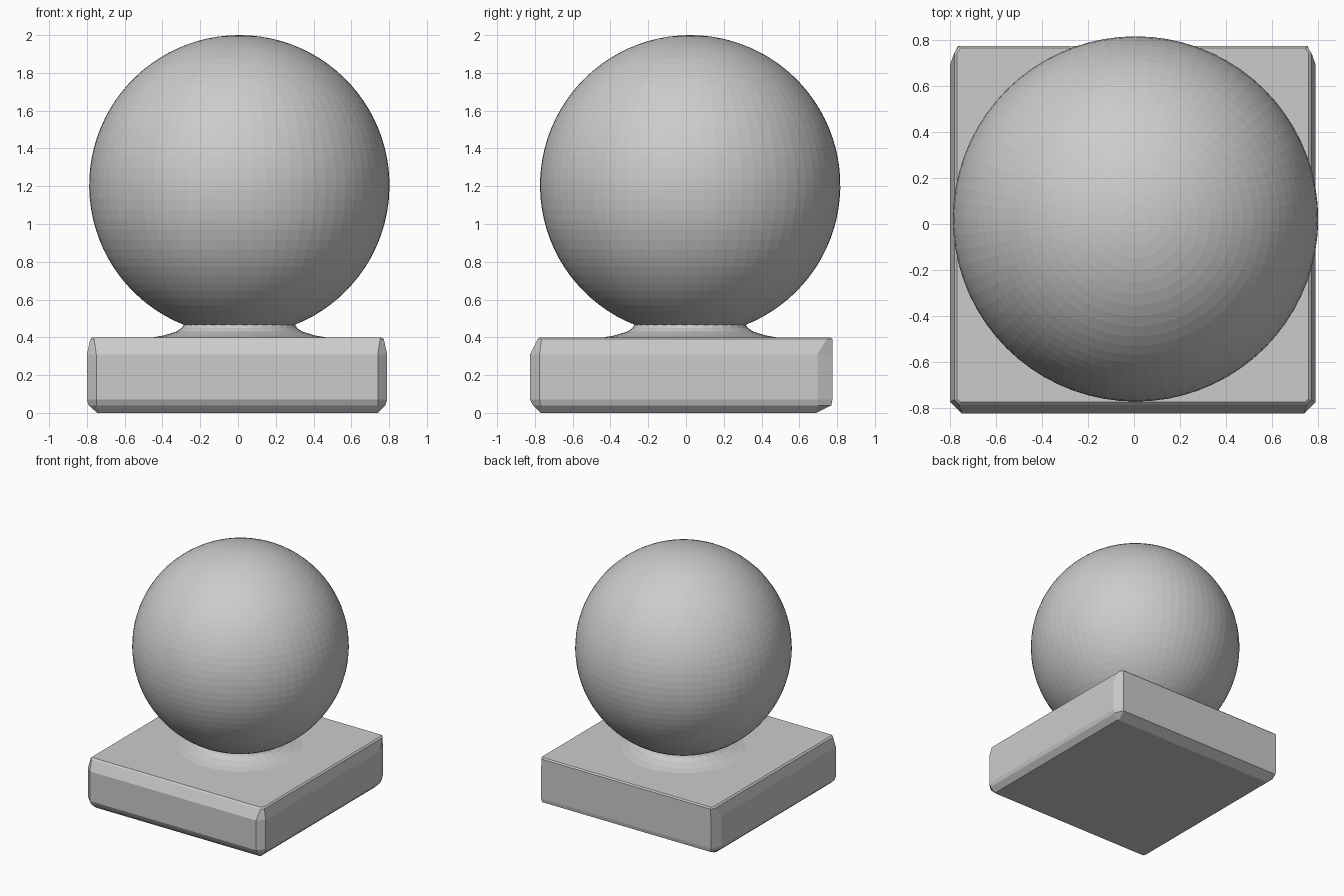
import bpy
import math

if "Cube" in bpy.data.objects:
    bpy.data.objects.remove(bpy.data.objects["Cube"], do_unlink=True)

stone = bpy.data.materials.new("light_grey_stone")
stone.use_nodes = True
GREY = (0.6, 0.6, 0.6, 1)
stone.diffuse_color = GREY
stone.node_tree.nodes["Principled BSDF"].inputs["Base Color"].default_value = GREY


def loft(name, rings, location=(0, 0, 0)):
    """Skin a stack of equal-length rings and cap both ends."""
    n = len(rings[0])
    verts = [v for ring in rings for v in ring]
    faces = [(r * n + i, r * n + (i + 1) % n, (r + 1) * n + (i + 1) % n, (r + 1) * n + i)
             for r in range(len(rings) - 1) for i in range(n)]
    faces.append(tuple(reversed(range(n))))
    faces.append(tuple(range(len(verts) - n, len(verts))))
    mesh = bpy.data.meshes.new(name)
    mesh.from_pydata(verts, [], faces)
    mesh.materials.append(stone)
    obj = bpy.data.objects.new(name, mesh)
    obj.location = location
    bpy.context.collection.objects.link(obj)
    return obj


def circle(radius, z, sides):
    return [(radius * math.cos(math.tau * i / sides),
             radius * math.sin(math.tau * i / sides), z) for i in range(sides)]


def slab(x0, x1, y0, y1, z, cut, back_x, back_y):
    """Rectangle with chamfered corners, the back ones longer along the side."""
    return [(x0 + cut, y0, z), (x1 - cut, y0, z), (x1, y0 + cut, z), (x1, y1 - back_y, z),
            (x1 - back_x, y1, z), (x0 + back_x, y1, z), (x0, y1 - back_y, z), (x0, y0 + cut, z)]


# Square plinth with uneven chamfers
loft("plinth", [
    slab(-0.745, 0.74, -0.77, 0.69, 0.0, 0.01, 0.01, 0.01),
    slab(-0.79, 0.78, -0.81, 0.77, 0.04, 0.04, 0.03, 0.07),
    slab(-0.80, 0.79, -0.825, 0.775, 0.07, 0.05, 0.035, 0.08),
    slab(-0.80, 0.79, -0.825, 0.775, 0.31, 0.05, 0.035, 0.08),
    slab(-0.782, 0.772, -0.785, 0.775, 0.39, 0.02, 0.02, 0.03),
    slab(-0.77, 0.76, -0.775, 0.765, 0.4, 0.015, 0.015, 0.02),
])

# Flared neck between plinth and ball
CENTRE = (0.007, 0.022, 0)
neck_profile = [(0.48, 0.396), (0.40, 0.41), (0.335, 0.43), (0.305, 0.45), (0.29, 0.475)]
loft("neck", [circle(r, z, 32) for r, z in neck_profile], CENTRE)

# Ball, cut flat where it meets the neck
RADIUS, HEIGHT, STEPS = 0.795, 1.205, 40
start = math.asin((0.465 - HEIGHT) / RADIUS)
angles = [start + (math.radians(89.5) - start) * i / STEPS for i in range(STEPS + 1)]
loft("ball", [circle(RADIUS * math.cos(a), HEIGHT + RADIUS * math.sin(a), 72)
              for a in angles], CENTRE)
